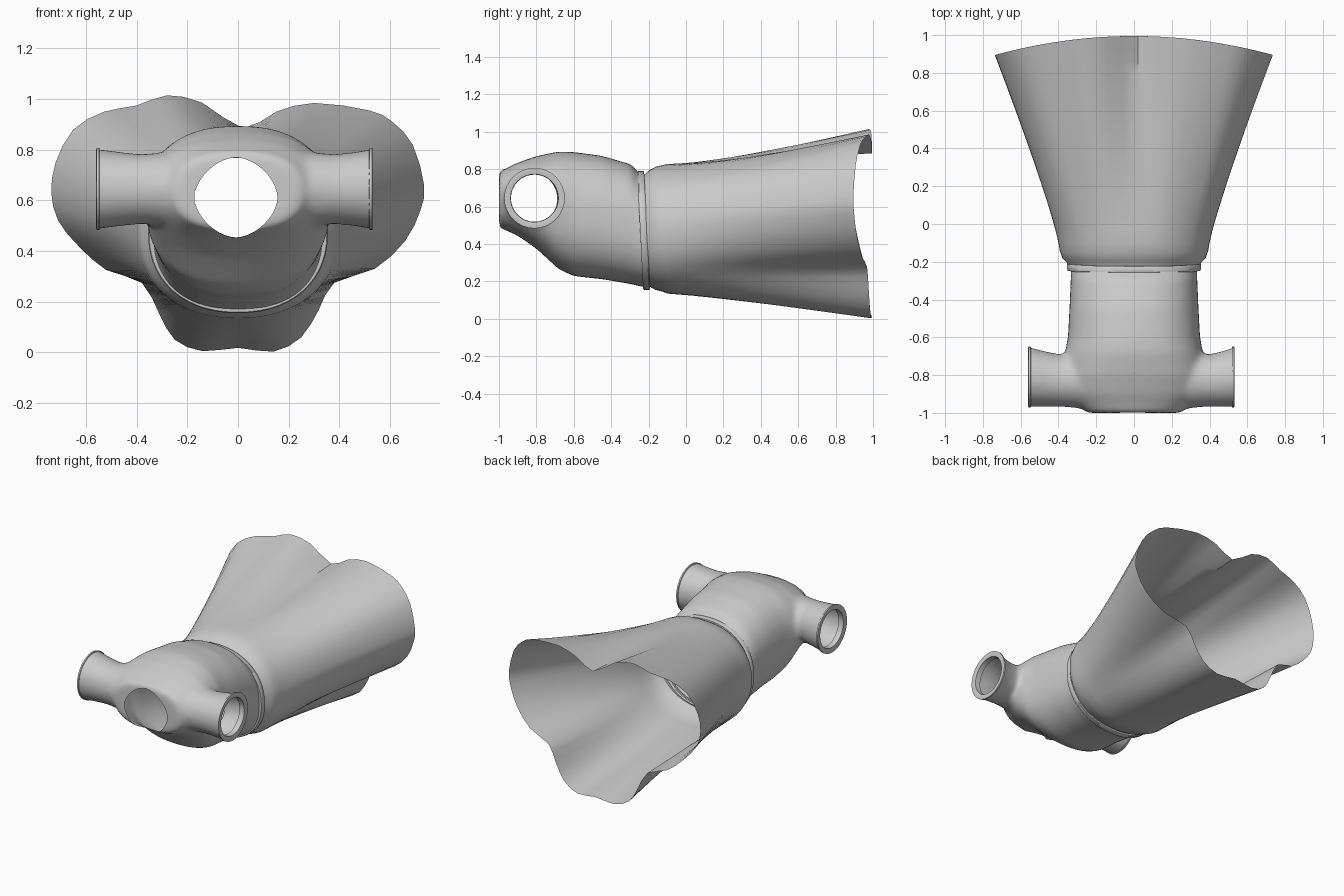
import bpy, bmesh, math
from mathutils import Vector

if "Cube" in bpy.data.objects:
    bpy.data.objects.remove(bpy.data.objects["Cube"])


def sgnpow(v, p):
    return math.copysign(abs(v) ** p, v)


def ring(y, hw, zb, zt, n=2.3, count=48, tilt=0.05):
    """Superellipse cross-section in the xz plane, leaning slightly along y."""
    cz, hz = (zb + zt) / 2, (zt - zb) / 2
    pts = []
    for i in range(count):
        a = math.tau * i / count
        z = cz + hz * sgnpow(math.sin(a), 2 / n)
        pts.append((hw * sgnpow(math.cos(a), 2 / n), y - tilt * (z - 0.47), z))
    return pts


def loft(bm, rings, capped=False):
    vs = [[bm.verts.new(p) for p in r] for r in rings]
    n = len(vs[0])
    for a, b in zip(vs, vs[1:]):
        for i in range(n):
            bm.faces.new((a[i], a[(i + 1) % n], b[(i + 1) % n], b[i]))
    if capped:
        bm.faces.new(vs[0])
        bm.faces.new(vs[-1])


def finish(name, bm, angle=40):
    bmesh.ops.recalc_face_normals(bm, faces=bm.faces)
    me = bpy.data.meshes.new(name)
    bm.to_mesh(me)
    bm.free()
    ob = bpy.data.objects.new(name, me)
    bpy.context.collection.objects.link(ob)
    bpy.ops.object.select_all(action='DESELECT')
    ob.select_set(True)
    bpy.context.view_layer.objects.active = ob
    bpy.ops.object.shade_smooth_by_angle(angle=math.radians(angle))
    return ob


# Skirt: waist gathers, then an oval that flares into a wavy hem
hem = [(0.02, .885), (-.14, .985), (-.28, 1.015), (-.4, .975), (-.53, .95), (-.65, .88),
       (-.72, .75), (-.737, .63), (-.71, .52), (-.63, .42), (-.52, .325), (-.38, .275),
       (-.31, .15), (-.25, .05), (-.14, .005), (0, .018), (.14, .003), (.25, .06),
       (.32, .17), (.38, .275), (.54, .33), (.66, .44), (.72, .56), (.735, .66),
       (.69, .82), (.61, .91), (.52, .955), (.3, .985), (.15, .95)]
fine = []
for i in range(len(hem)):
    p0, p1, p2, p3 = (Vector(hem[(i + k) % len(hem)]) for k in (-1, 0, 1, 2))
    for t in (0, 0.5):
        fine.append(0.5 * (2 * p1 + (p2 - p0) * t + (2 * p0 - 5 * p1 + 4 * p2 - p3) * t * t
                           + (3 * p1 - p0 - 3 * p2 + p3) * t ** 3))


def oval(hw, zb, zt, n=2.2):
    """Oval sampled at the same angles as the hem outline."""
    out = []
    hz = (zt - zb) / 2
    for p in fine:
        a = math.atan2(p.y - 0.55, p.x)
        c, s = math.cos(a), math.sin(a)
        r = (abs(c / hw) ** n + abs(s / hz) ** n) ** (-1 / n)
        out.append(Vector((r * c, (zb + zt) / 2 + r * s)))
    return out


rings = []
for y, hw, zb, zt in ((-.23, .345, .175, .77), (-.205, .355, .17, .772),
                      (-.18, .38, .155, .795), (-.14, .393, .145, .815)):
    rings.append([(p.x, y - .05 * (p.y - .47), p.y) for p in oval(hw, zb, zt)])
base = oval(.40, .135, .828)
for k in range(17):
    t = k / 16
    row = []
    for b, h in zip(base, fine):
        p = b.lerp(h, t ** 1.12)
        end = 0.995 - 0.10 * (h.x / 0.735) ** 2
        row.append((p.x, -0.10 + t * (end + 0.10), p.y))
    rings.append(row)
bm = bmesh.new()
loft(bm, rings)
finish("skirt", bm)

# Belt: thin raised band around the waist
bm = bmesh.new()
loft(bm, [ring(y, .355 - d, .155 + d, .79 - d, 2.2, 56) for y, d in
          ((-.245, .022), (-.245, .004), (-.24, 0), (-.213, 0), (-.208, .004), (-.208, .022))])
finish("belt", bm)

# Bodice: torso and sleeve solids fused by remeshing, then opened
bm = bmesh.new()
torso = ((-.13, .335, .17, .775), (-.24, .335, .168, .778), (-.29, .335, .185, .825),
         (-.45, .342, .212, .872), (-.6, .35, .228, .892), (-.68, .365, .265, .895),
         (-.8, .37, .375, .87), (-.9, .34, .445, .835), (-.97, .28, .475, .80),
         (-1.0, .25, .48, .79))
loft(bm, [ring(y, hw, zb, zt, 2.4, 48, .05 if y > -.28 else 0) for y, hw, zb, zt in torso], True)
sleeve_end = {-1: .558, 1: .53}
for side, end in sleeve_end.items():
    prof = ((.15, -.82, .150), (.30, -.83, .145), (.38, -.83, .138),
            (.46, -.822, .146), (end, -.81, .159), (end + .06, -.81, .160))
    loft(bm, [[(side * x, cy + r * math.cos(math.tau * i / 32), .645 + r * math.sin(math.tau * i / 32))
               for i in range(32)] for x, cy, r in prof], True)
body = finish("bodice", bm)

# Neck cutter: rounded diamond prism
NX, NZ, NW, NH, NP = -.008, .612, .164, .158, 1.75
bm = bmesh.new()
loft(bm, [[(x + NX, y, z) for x, y, z in ring(y, NW, NZ - NH, NZ + NH, NP, 40, 0)]
          for y in (-1.2, -.7)], True)
cutter = finish("neck_cutter", bm)
cutter.hide_render = True

m = body.modifiers.new("fuse", 'REMESH')
m.mode, m.voxel_size = 'VOXEL', 0.018
m = body.modifiers.new("soften", 'SMOOTH')
m.factor, m.iterations = 0.5, 8
m = body.modifiers.new("neck", 'BOOLEAN')
m.operation, m.solver, m.object = 'DIFFERENCE', 'EXACT', cutter
dg = bpy.context.evaluated_depsgraph_get()
bm = bmesh.new()
bm.from_mesh(body.evaluated_get(dg).to_mesh())
bpy.data.objects.remove(body)
bpy.data.objects.remove(cutter)

# Remove the pocket left by the cutter, then open sleeves and waist
pocket = []
for f in bm.faces:
    c = f.calc_center_median()
    if c.y < -.6 and abs((c.x - NX) / NW) ** NP + abs((c.z - NZ) / NH) ** NP < 1.002:
        pocket.append(f)
bmesh.ops.delete(bm, geom=pocket, context='FACES')
for co, no in (((-sleeve_end[-1], 0, 0), (-1, 0, 0)), ((sleeve_end[1], 0, 0), (1, 0, 0)),
               ((0, -.225, .47), (0, 1, .05))):
    bmesh.ops.bisect_plane(bm, geom=bm.verts[:] + bm.edges[:] + bm.faces[:],
                           plane_co=co, plane_no=no, clear_outer=True)
finish("bodice", bm, 50)

# Cuffs: rolled lip at each sleeve opening
for side, end in sleeve_end.items():
    bm = bmesh.new()
    prof = ((end - .012, .157), (end - .01, .162), (end, .162), (end + .002, .155),
            (end - .004, .128), (end - .04, .126))
    loft(bm, [[(side * x, -.81 + r * math.cos(math.tau * i / 32), .645 + r * math.sin(math.tau * i / 32))
               for i in range(32)] for x, r in prof])
    finish("cuff_left" if side < 0 else "cuff_right", bm)
